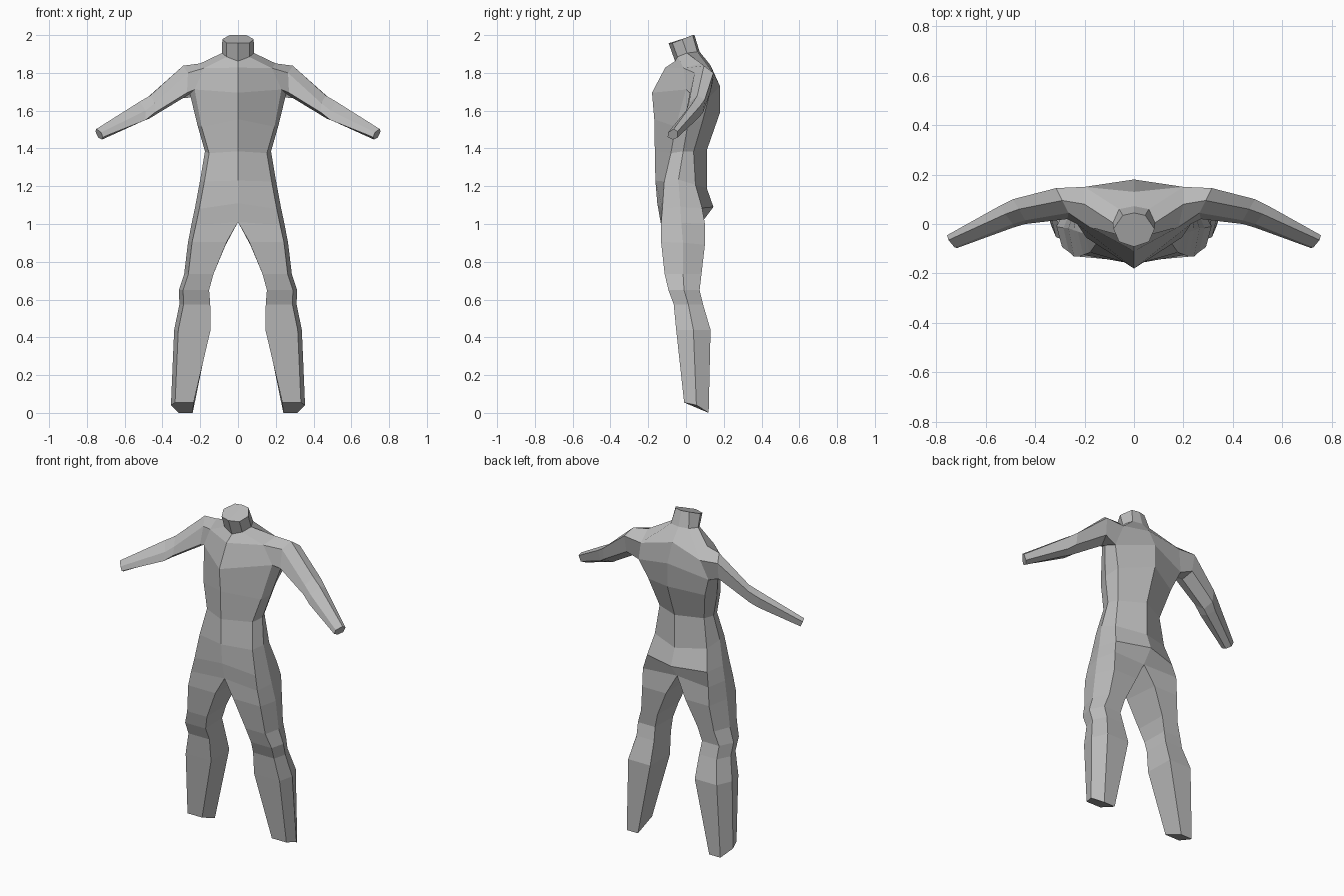
import bpy, bmesh

if "Cube" in bpy.data.objects:
    bpy.data.objects.remove(bpy.data.objects["Cube"])

grey = bpy.data.materials.new("light_grey")
grey.diffuse_color = (0.5, 0.5, 0.5, 1)
grey.use_nodes = True
grey.node_tree.nodes["Principled BSDF"].inputs["Base Color"].default_value = grey.diffuse_color

bm = bmesh.new()


def ring(points):
    return [bm.verts.new(p) for p in points]


def bridge(a, b, closed=False):
    n = len(a)
    for i in range(n if closed else n - 1):
        j = (i + 1) % n
        bm.faces.new((a[i], a[j], b[j], b[i]))


def torso_ring(z, z_corner, z_back, width, front, corner, side, back_corner, back):
    """Half section, from front centre round the side to back centre."""
    return ring([(0, front, z), (width - .022, corner, z_corner), (width, side, z_corner + .01),
                 (width - .025, back_corner, (z_corner + z_back) / 2), (0, back, z_back)])


def leg_ring(z, inner, outer, front, back, tilt=0):
    """Five sided section, flat at front and back, with a ridge on the outside."""
    mid = (front + back) / 2
    return ring([(inner, front, z + tilt), (outer - .022, front, z + tilt),
                 (outer, mid, z + tilt * .75), (outer - .04, back, z), (inner + .005, back, z)])


# Neck: tilted opening closed with a flat cap
neck_top = ring([(0, -.092, 1.957), (.06, -.072, 1.958), (.083, -.02, 1.978),
                 (.045, .035, 2.0), (0, .045, 2.0)])
neck_base = ring([(0, -.058, 1.862), (.06, -.045, 1.885), (.085, .005, 1.905),
                  (.06, .06, 1.912), (0, .072, 1.912)])
bm.faces.new(neck_top)
bridge(neck_top, neck_base)

# Shoulder yoke and chest ridge
yoke = ring([(0, -.11, 1.828), (.18, -.012, 1.825), (.20, .08, 1.85),
             (.20, .15, 1.79), (0, .13, 1.84)])
chest = ring([(0, -.18, 1.695), (.23, 0, 1.712), (.255, .055, 1.69),
              (.235, .12, 1.67), (0, .18, 1.73)])
bridge(neck_base, yoke)
bridge(yoke[:2], chest[:2])
bridge(yoke[3:], chest[3:])

# Arm: six sided sections from the arm hole to the wrist
arm_sections = [
    [(.27, .02, 1.695), (.265, .045, 1.80), (.29, .095, 1.838),
     (.315, .145, 1.80), (.31, .13, 1.70), (.29, .07, 1.667)],
    [(.44, 0, 1.59), (.44, .015, 1.64), (.465, .06, 1.68),
     (.49, .10, 1.66), (.49, .09, 1.59), (.47, .04, 1.558)],
    [(.49, -.015, 1.55), (.49, 0, 1.60), (.52, .04, 1.648),
     (.54, .075, 1.625), (.53, .065, 1.56), (.51, .02, 1.542)],
    [(.715, -.097, 1.46), (.725, -.095, 1.485), (.75, -.065, 1.503),
     (.755, -.045, 1.49), (.74, -.045, 1.458), (.72, -.07, 1.447)],
]
last = [chest[1], yoke[1], yoke[2], yoke[3], chest[3], chest[2]]
for section in arm_sections:
    new = ring(section)
    bridge(last, new, closed=True)
    last = new
bm.faces.new(last)

# Torso: ribs, waist, belly, hips and crotch
last = chest
for values in [
    (1.555, 1.515, 1.59, .215, -.168, -.055, .01, .09, .18),
    (1.385, 1.375, 1.39, .175, -.165, -.08, -.015, .04, .11),
    (1.23, 1.225, 1.19, .20, -.162, -.115, -.04, .05, .11),
    (1.11, 1.08, 1.09, .227, -.152, -.125, -.03, .085, .145),
    (1.01, .995, 1.01, .245, -.13, -.132, -.025, .10, .085),
]:
    new = torso_ring(*values)
    bridge(last, new)
    last = new

# Leg: thigh, knee, calf and ankle
for values in [
    (.89, .06, .265, -.132, .10, .015),
    (.735, .13, .285, -.113, .082),
    (.65, .153, .313, -.093, .072),
    (.575, .147, .31, -.065, .09),
    (.44, .145, .338, -.052, .13),
    (.0, .235, .355, -.01, .12, .055),
]:
    new = leg_ring(*values)
    bridge(last, new, closed=True)
    last = new
bm.faces.new(last)

bmesh.ops.recalc_face_normals(bm, faces=bm.faces)
mesh = bpy.data.meshes.new("body")
bm.to_mesh(mesh)
bm.free()
mesh.materials.append(grey)
body = bpy.data.objects.new("body", mesh)
bpy.context.collection.objects.link(body)

# Mirror the half body across the centre line (the neck cap joins there)
mirror = body.modifiers.new("mirror", 'MIRROR')
mirror.use_axis[0] = True
mirror.use_clip = True
mirror.merge_threshold = 0.001
